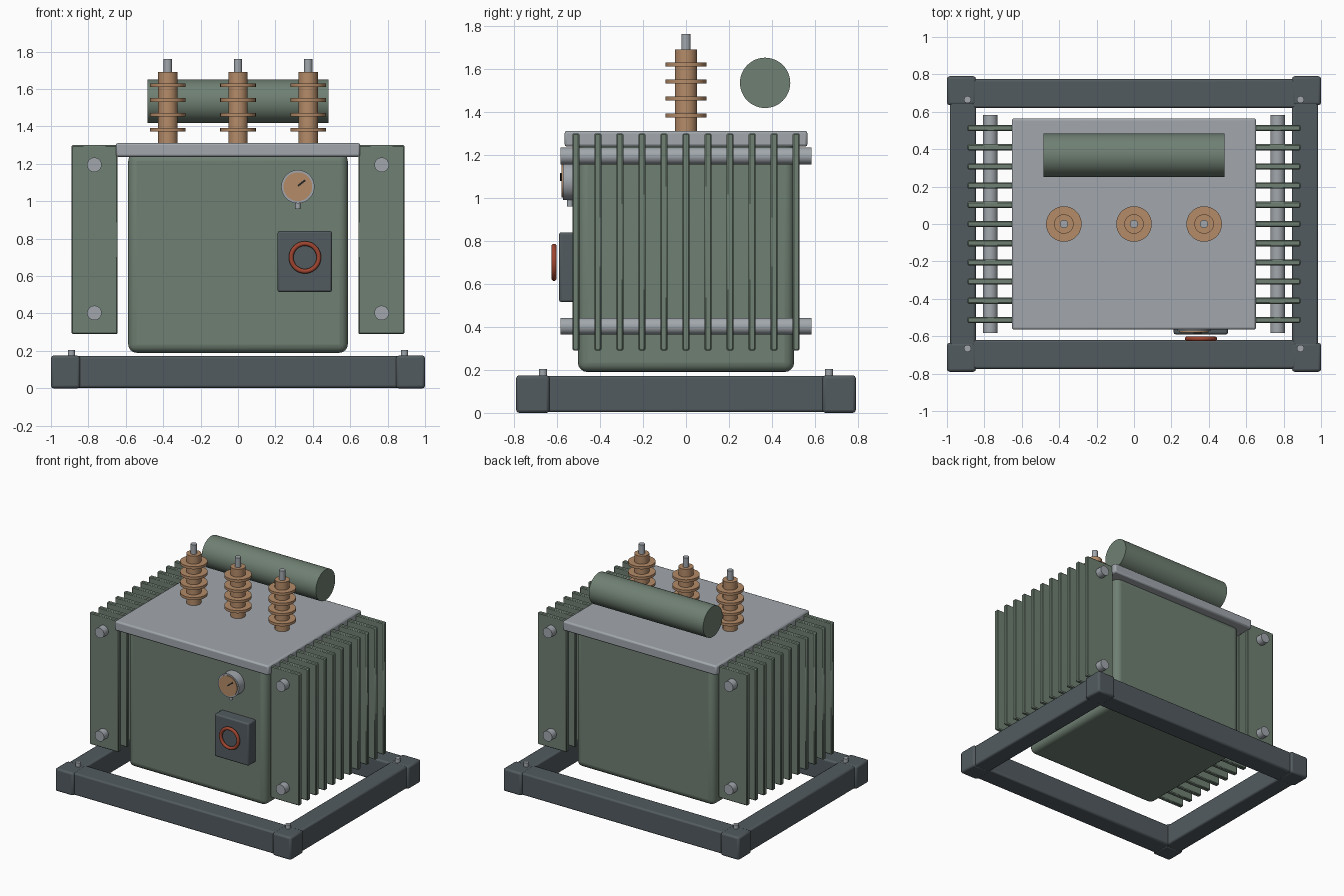
import bpy, math
from mathutils import Vector

if "Cube" in bpy.data.objects:
    bpy.data.objects.remove(bpy.data.objects["Cube"])


def material(name, rgb):
    m = bpy.data.materials.new(name)
    m.diffuse_color = (*rgb, 1)
    m.use_nodes = True
    m.node_tree.nodes["Principled BSDF"].inputs["Base Color"].default_value = m.diffuse_color
    return m


GREEN = material("green_paint", (0.16, 0.215, 0.17))
DARK = material("dark_steel", (0.085, 0.105, 0.115))
GREY = material("light_steel", (0.36, 0.39, 0.42))
TAN = material("tan_ceramic", (0.46, 0.26, 0.14))
RED = material("red_ring", (0.35, 0.06, 0.03))
BLACK = material("needle_black", (0.02, 0.02, 0.02))


def finish(name, mat):
    o = bpy.context.object
    o.name = name
    o.data.materials.append(mat)
    return o


def box(name, lo, hi, mat, bevel=0.0, segments=2):
    lo, hi = Vector(lo), Vector(hi)
    bpy.ops.mesh.primitive_cube_add(size=1, location=(lo + hi) / 2)
    o = finish(name, mat)
    o.scale = hi - lo
    bpy.ops.object.transform_apply(location=False, rotation=False, scale=True)
    if bevel:
        b = o.modifiers.new("bevel", 'BEVEL')
        b.width, b.segments = bevel, segments
        bpy.ops.object.shade_smooth_by_angle(angle=math.radians(35))
    return o


def cyl(name, a, b, r, mat, sides=32):
    a, b = Vector(a), Vector(b)
    d = b - a
    bpy.ops.mesh.primitive_cylinder_add(vertices=sides, radius=r, depth=d.length, location=(a + b) / 2,
                                        rotation=d.to_track_quat('Z', 'Y').to_euler())
    o = finish(name, mat)
    bpy.ops.object.shade_smooth_by_angle(angle=math.radians(35))
    return o


# Base frame: beams, corner blocks and bolts
for s, side in ((-1, "a"), (1, "b")):
    y0, y1 = sorted((s * 0.62, s * 0.775))
    box("base_long_beam_" + side, (-0.92, y0, 0.003), (0.92, y1, 0.172), DARK, 0.012)
    x0, x1 = sorted((s * 0.845, s * 0.985))
    box("base_side_beam_" + side, (x0, -0.7, 0.003), (x1, 0.7, 0.172), DARK, 0.012)
    for t in (-1, 1):
        cx, cy = s * 0.9225, t * 0.7125
        box("base_corner_block", (cx - 0.0775, cy - 0.0775, 0), (cx + 0.0775, cy + 0.0775, 0.175), DARK, 0.014)
        cyl("base_bolt", (s * 0.89, t * 0.665, 0.15), (s * 0.89, t * 0.665, 0.205), 0.019, GREY, 20)

# Tank and lid
box("tank", (-0.587, -0.503, 0.19), (0.587, 0.503, 1.26), GREEN, 0.045, 4)
box("lid", (-0.653, -0.565, 1.238), (0.653, 0.565, 1.312), GREY, 0.012)

# Radiator banks: fins joined by two header pipes
for s in (-1, 1):
    x0, x1 = sorted((s * 0.643, s * 0.89))
    for i in range(11):
        y = (i - 5) * 0.1025
        box("radiator_fin", (x0, y - 0.0165, 0.29), (x1, y + 0.0165, 1.3), GREEN, 0.006, 1)
    for z in (0.403, 1.195):
        cyl("radiator_pipe", (s * 0.768, -0.583, z), (s * 0.768, 0.583, z), 0.039, GREY)

# Bushings: ceramic core, sheds and terminal
for x in (-0.375, 0, 0.375):
    cyl("bushing_core", (x, 0, 1.3), (x, 0, 1.69), 0.052, TAN)
    for i in range(4):
        z = 1.383 + i * 0.079
        cyl("bushing_shed", (x, 0, z - 0.01), (x, 0, z + 0.01), 0.095, TAN, 40)
    cyl("bushing_terminal", (x, 0, 1.68), (x, 0, 1.762), 0.022, GREY, 24)

# Oil conservator drum
cyl("conservator", (-0.485, 0.368, 1.535), (0.485, 0.368, 1.535), 0.117, GREEN, 48)

# Gauge: housing, face, needle and stem
gx, gz = 0.32, 1.078
cyl("gauge_housing", (gx, -0.49, gz), (gx, -0.573, gz), 0.089, GREY, 40)
cyl("gauge_face", (gx, -0.56, gz), (gx, -0.579, gz), 0.077, TAN, 40)
needle = box("gauge_needle", (gx - 0.005, -0.586, gz + 0.0145), (gx + 0.045, -0.575, gz + 0.0245), BLACK)
needle.rotation_euler[1] = math.radians(-38)
cyl("gauge_stem", (gx, -0.54, 0.96), (gx, -0.54, 1.02), 0.014, GREY, 20)

# Control box and red ring
box("control_box", (0.212, -0.59, 0.515), (0.502, -0.495, 0.84), DARK, 0.01)
bpy.ops.mesh.primitive_torus_add(location=(0.358, -0.614, 0.7), rotation=(math.pi / 2, 0, 0), major_radius=0.074,
                                 minor_radius=0.0125, major_segments=40, minor_segments=12)
finish("control_ring", RED)
bpy.ops.object.shade_smooth_by_angle(angle=math.radians(40))
